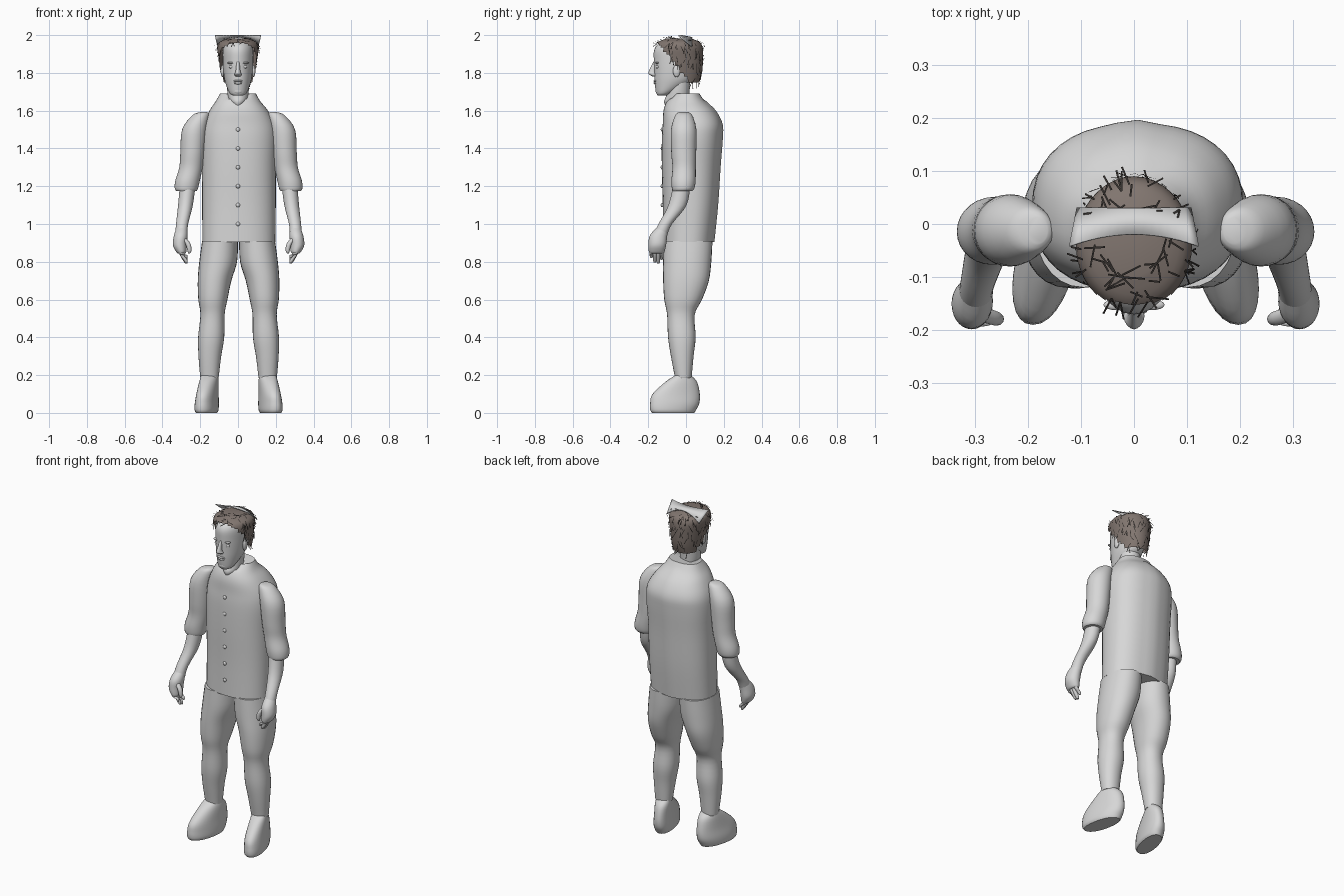
import bpy, bmesh, math, random
from mathutils import Vector

random.seed(4)
cube = bpy.data.objects.get("Cube")
if cube:
    bpy.data.objects.remove(cube)


def material(name, rgb):
    m = bpy.data.materials.new(name)
    m.use_nodes = True
    m.diffuse_color = (*rgb, 1)
    bsdf = next(n for n in m.node_tree.nodes if n.type == 'BSDF_PRINCIPLED')
    bsdf.inputs["Base Color"].default_value = (*rgb, 1)
    bsdf.inputs["Roughness"].default_value = 0.8
    return m


GREY = material("light_grey", (0.68, 0.68, 0.68))
BROWN = material("hair_brown", (0.22, 0.18, 0.16))
DARK = material("strand_dark", (0.035, 0.03, 0.027))


def finish(bm, name, mat, angle=45):
    bmesh.ops.recalc_face_normals(bm, faces=bm.faces)
    mesh = bpy.data.meshes.new(name)
    bm.to_mesh(mesh)
    bm.free()
    mesh.materials.append(mat)
    mesh.shade_smooth()
    mesh.set_sharp_from_angle(angle=math.radians(angle))
    ob = bpy.data.objects.new(name, mesh)
    bpy.context.collection.objects.link(ob)
    return ob


def smooth_rings(rings, steps):
    # Catmull-Rom interpolation between the given cross-sections
    out = []
    last = len(rings) - 1
    for i in range(last):
        a, b, c, d = (rings[min(max(k, 0), last)] for k in (i - 1, i, i + 1, i + 2))
        for s in range(steps):
            t = s / steps
            out.append([q + t / 2 * (r - p + t * (2 * p - 5 * q + 4 * r - e + t * (3 * (q - r) + e - p)))
                        for p, q, r, e in zip(a, b, c, d)])
    return out + [rings[-1]]


def loft(name, rings, mat=GREY, n=28, power=2, steps=4, shape=None, keep=None):
    # each ring: height, centre x, centre y, half width, half depth
    bm = bmesh.new()
    loops = []
    for z, cx, cy, rx, ry in smooth_rings(rings, steps):
        loop = []
        for k in range(n):
            a = math.tau * k / n
            c, s = math.cos(a), math.sin(a)
            co = Vector((cx + rx * math.copysign(abs(c) ** (2 / power), c),
                         cy + ry * math.copysign(abs(s) ** (2 / power), s), z))
            loop.append(bm.verts.new(shape(co) if shape else co))
        loops.append(loop)
    for lo, hi in zip(loops, loops[1:]):
        for k in range(n):
            j = (k + 1) % n
            bm.faces.new((lo[k], lo[j], hi[j], hi[k]))
    bm.faces.new(loops[0])
    bm.faces.new(loops[-1])
    if keep:
        gone = [f for f in bm.faces if not keep(f.calc_center_median())]
        bmesh.ops.delete(bm, geom=gone, context='FACES')
    return finish(bm, name, mat)


def pair(name, rings, **kw):
    # the same limb on both sides
    for side, s in (("left", 1), ("right", -1)):
        loft(f"{side}_{name}", [(z, s * x + 0.003, *rest) for z, x, *rest in rings], **kw)


def ellipsoid(name, centre, size):
    bm = bmesh.new()
    bmesh.ops.create_uvsphere(bm, u_segments=16, v_segments=10, radius=1)
    for v in bm.verts:
        v.co = Vector(c + p * s for c, p, s in zip(centre, v.co, size))
    return finish(bm, name, GREY)


# Shirt body with a V-shaped neck opening
def neckline(co):
    if co.y < 0 and co.z > 1.67:
        co.z -= 0.05 * max(0, 1 - abs(co.x) / 0.06)
    elif co.y > 0.1:
        co.y += 0.008 * max(0, 1 - abs(co.x) / 0.05)
    return co


loft("shirt", [(.905, .005, .01, .193, .133), (1.1, .005, .02, .195, .143),
               (1.3, .005, .024, .196, .152), (1.45, .007, .03, .2, .158),
               (1.53, .007, .032, .19, .155), (1.6, .004, .016, .155, .135),
               (1.65, 0, 0, .118, .1), (1.69, 0, .005, .095, .066)],
     n=40, power=2.35, shape=neckline)
for i in range(6):
    ellipsoid(f"shirt_button_{i + 1}", (0, -.127, 1 + i * .1), (.011, .007, .011))

# Sleeves
pair("sleeve", [(1.592, .185, -.012, .018, .025), (1.575, .2, -.012, .045, .045),
                (1.5, .233, -.012, .066, .067), (1.38, .244, -.012, .064, .066),
                (1.3, .252, -.01, .062, .062), (1.23, .27, -.013, .065, .064),
                (1.19, .276, -.015, .062, .06), (1.175, .276, -.018, .054, .052)])

# Forearms and hands
pair("forearm", [(1.22, .268, -.02, .042, .045), (1.1, .281, -.045, .039, .048),
                 (1.0, .299, -.11, .032, .036), (.94, .303, -.138, .032, .038)])
pair("palm", [(.985, .3, -.12, .026, .03), (.94, .306, -.145, .036, .046),
              (.89, .311, -.152, .037, .047), (.855, .304, -.155, .028, .042),
              (.845, .302, -.155, .02, .036)])
for i, (y, tip) in enumerate(((-.183, .82), (-.165, .795), (-.147, .79), (-.13, .81))):
    pair(f"finger_{i + 1}", [(.885, .312, y, .013, .011), (.845, .302, y, .013, .011),
                             (tip + .015, .282, y, .011, .01), (tip, .276, y, .005, .005)], n=12)
pair("thumb", [(.925, .292, -.17, .015, .014), (.895, .268, -.178, .014, .014),
               (.86, .26, -.18, .011, .011), (.845, .262, -.18, .005, .005)], n=12)

# Trousers
pair("trouser_leg", [(.91, .098, .01, .095, .13), (.8, .108, .006, .1, .128),
                     (.7, .127, 0, .089, .121), (.6, .136, -.015, .077, .1),
                     (.52, .138, -.027, .064, .073), (.4, .145, -.022, .069, .073),
                     (.3, .152, -.02, .06, .06), (.2, .154, -.015, .05, .046),
                     (.185, .154, -.015, .048, .044)], power=2.15)


# Shoes, toes turned outwards
def toe_out(co):
    co.x += math.copysign(1, co.x) * -.2 * (co.y + .03)
    return co


pair("shoe", [(.2, .157, -.015, .043, .04), (.165, .158, -.025, .048, .083),
              (.1, .16, -.052, .052, .125), (.05, .162, -.06, .057, .13),
              (.015, .162, -.068, .057, .121), (0, .162, -.068, .05, .112)],
     shape=toe_out, power=2.2)

# Neck and head
loft("neck", [(1.625, 0, -.06, .022, .05), (1.65, 0, -.05, .046, .066),
              (1.69, 0, -.042, .056, .06), (1.78, 0, -.035, .058, .06)])
loft("head", [(1.68, 0, -.125, .026, .024), (1.695, 0, -.112, .046, .046),
              (1.75, 0, -.07, .068, .096), (1.8, 0, -.056, .077, .112),
              (1.86, 0, -.05, .081, .12), (1.92, 0, -.048, .081, .121),
              (1.955, 0, -.045, .07, .1), (1.975, 0, -.045, .04, .06)])

# Face
loft("nose", [(1.782, 0, -.165, .014, .014), (1.792, 0, -.174, .02, .021),
              (1.803, 0, -.178, .014, .021), (1.83, 0, -.17, .01, .017),
              (1.86, 0, -.16, .008, .012)], n=16)
ellipsoid("upper_lip", (0, -.163, 1.757), (.026, .01, .006))
ellipsoid("lower_lip", (0, -.161, 1.746), (.022, .011, .007))
ellipsoid("chin", (0, -.143, 1.703), (.028, .018, .018))
for side, s in (("left", 1), ("right", -1)):
    ellipsoid(f"{side}_eye", (s * .033, -.151, 1.832), (.016, .009, .009))
    ellipsoid(f"{side}_brow", (s * .034, -.153, 1.853), (.024, .01, .006))
    ellipsoid(f"{side}_ear", (s * .082, -.05, 1.81), (.01, .019, .033))

# Hair cap, cut along a slanting hairline
hair = loft("hair", [(1.74, 0, -.018, .078, .085), (1.8, 0, -.033, .09, .118),
                     (1.88, 0, -.038, .103, .128), (1.935, 0, -.038, .11, .126),
                     (1.965, 0, -.038, .095, .108), (1.983, 0, -.038, .05, .06)],
            mat=BROWN, n=36, keep=lambda c: c.z > 1.75 + 1.25 * max(0, .02 - c.y))

# Loose strands lying on the hair
bm = bmesh.new()
faces = list(hair.data.polygons)
for i in range(170):
    f = random.choice(faces)
    nrm = f.normal.copy()
    along = nrm.orthogonal()
    down = Vector((random.uniform(-.7, .7), random.uniform(-.5, .5), -1))
    along = (down - nrm * down.dot(nrm)).normalized()
    across = nrm.cross(along) * .0018
    start = f.center + nrm * .003
    end = start + along * random.uniform(.02, .045) + nrm * random.uniform(-.002, .006)
    end.z = min(end.z, 1.995)
    bm.faces.new([bm.verts.new(p) for p in (start - across, start + across, end + across, end - across)])
finish(bm, "hair_strands", DARK)

# Pale band arching over the crown
bm = bmesh.new()
rows = []
for i in range(17):
    u = i / 8 - 1
    rows.append((bm.verts.new((.122 * u, -.02 - .022 * u * u, 1.998)),
                 bm.verts.new((.108 * u, .03, 1.988 - .05 * u * u))))
for a, b in zip(rows, rows[1:]):
    bm.faces.new((a[0], b[0], b[1], a[1]))
band = finish(bm, "crown_band", GREY)
thick = band.modifiers.new("thickness", 'SOLIDIFY')
thick.thickness = .004
thick.offset = 0
